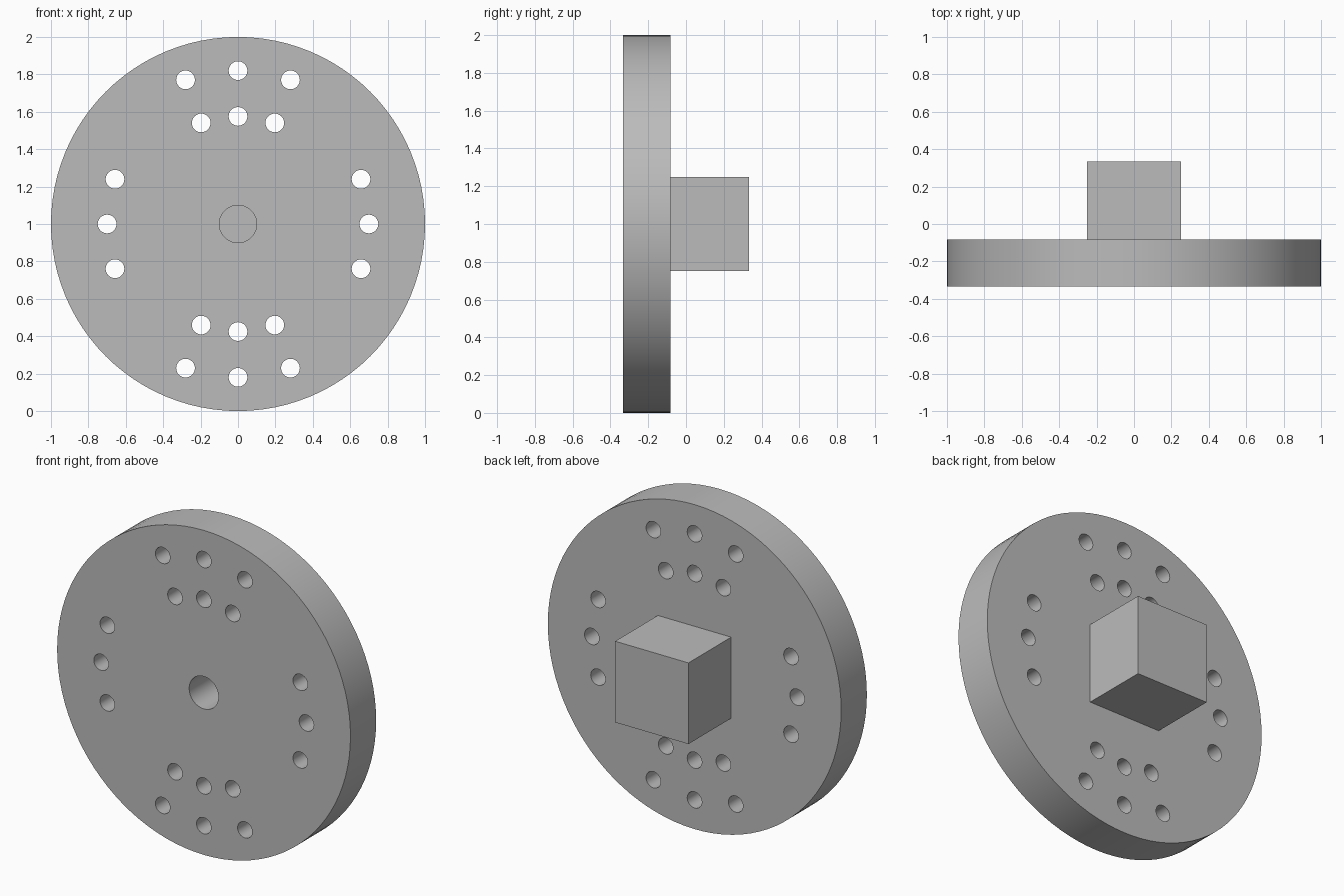
import bpy, math

default = bpy.data.objects.get("Cube")
if default:
    bpy.data.objects.remove(default, do_unlink=True)

FRONT, JOINT, BACK = -0.333, -0.083, 0.333
CENTRE_Z = 1.0

grey = bpy.data.materials.new("plain_grey")
grey.use_nodes = True
colour = (0.5, 0.5, 0.5, 1)
grey.diffuse_color = colour
grey.node_tree.nodes["Principled BSDF"].inputs["Base Color"].default_value = colour


def cylinder(name, x, z, radius, y0, y1, sides):
    """Cylinder lying along y from y0 to y1, offset from the plate centre."""
    bpy.ops.mesh.primitive_cylinder_add(
        vertices=sides, radius=radius, depth=y1 - y0,
        location=(x, (y0 + y1) / 2, CENTRE_Z + z), rotation=(math.pi / 2, 0, 0))
    obj = bpy.context.object
    obj.name = name
    return obj


# Round plate
plate = cylinder("round_plate", 0, 0, 1.0, FRONT, JOINT, 96)
plate.data.materials.append(grey)

# Drills: rows of three holes, 20 degrees apart, plus the centre bore
rows = [(0, 0.82), (0, 0.575), (180, 0.82), (180, 0.575), (90, 0.7), (270, 0.7)]
drills = [cylinder("centre_bore_cutter", 0, 0, 0.1, FRONT - 0.1, JOINT + 0.1, 48)]
for direction, reach in rows:
    for step in (-20, 0, 20):
        a = math.radians(direction + step)
        drills.append(cylinder("hole_cutter", reach * math.sin(a), reach * math.cos(a),
                               0.05, FRONT - 0.1, JOINT + 0.1, 32))
bpy.ops.object.select_all(action='DESELECT')
for drill in drills:
    drill.select_set(True)
bpy.context.view_layer.objects.active = drills[0]
bpy.ops.object.join()
cutter = bpy.context.object
cutter.hide_render = True

# Cut the holes, then discard the cutter
cut = plate.modifiers.new("holes", 'BOOLEAN')
cut.operation = 'DIFFERENCE'
cut.solver = 'EXACT'
cut.object = cutter
bpy.ops.object.select_all(action='DESELECT')
plate.select_set(True)
bpy.context.view_layer.objects.active = plate
bpy.ops.object.modifier_apply(modifier=cut.name)
bpy.data.objects.remove(cutter, do_unlink=True)
bpy.ops.object.shade_smooth_by_angle(angle=math.radians(30))

# Square block on the back, closing the centre bore
bpy.ops.mesh.primitive_cube_add(size=1, location=(0, (JOINT + BACK) / 2, CENTRE_Z))
block = bpy.context.object
block.name = "rear_block"
block.scale = (0.5, BACK - JOINT, 0.5)
bpy.ops.object.transform_apply(location=False, rotation=False, scale=True)
block.data.materials.append(grey)
